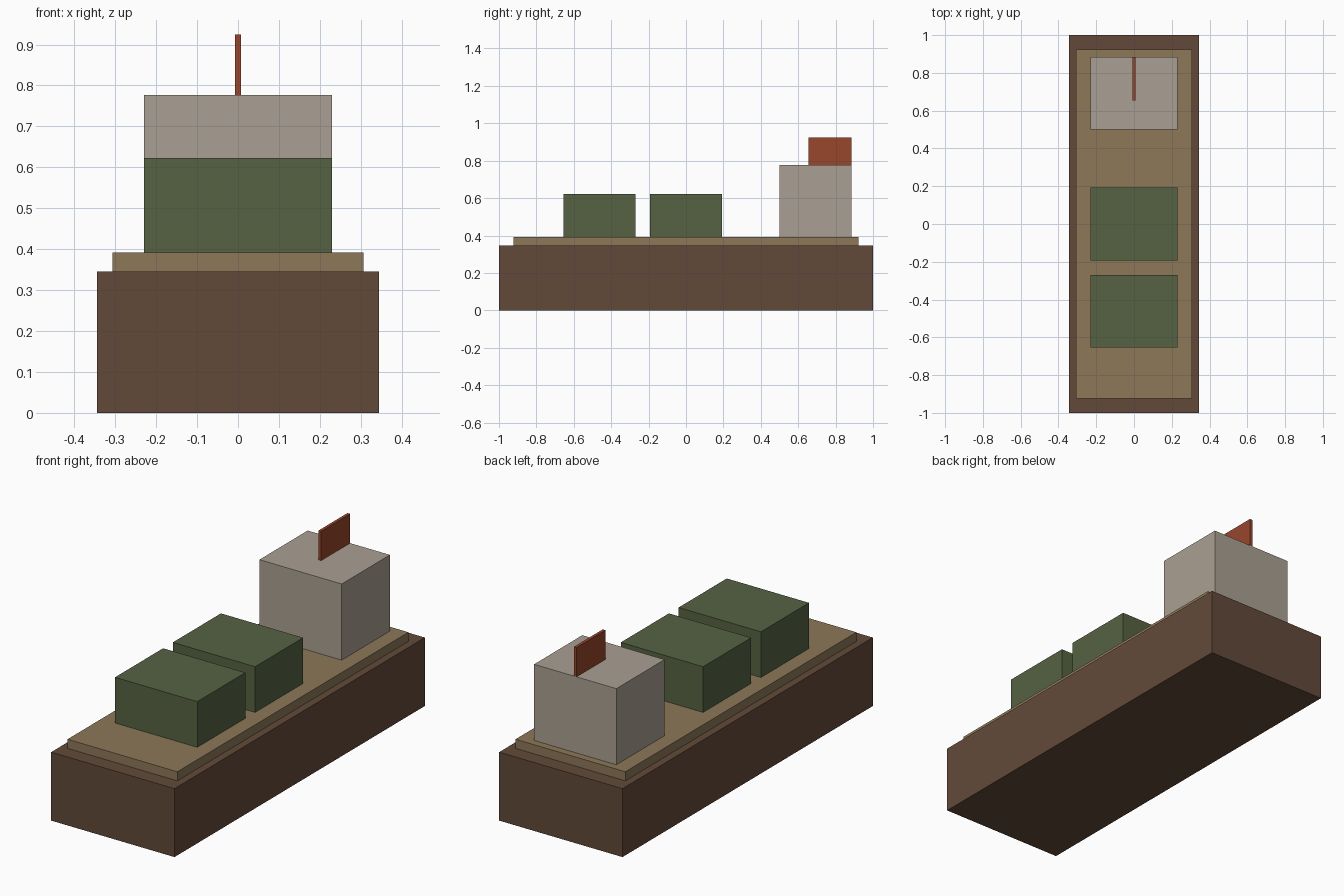
import bpy

cube = bpy.data.objects.get("Cube")
if cube:
    bpy.data.objects.remove(cube, do_unlink=True)


def linear(c):
    c /= 255
    return c / 12.92 if c <= 0.04045 else ((c + 0.055) / 1.055) ** 2.4


def material(name, *rgb):
    color = (*[linear(c) for c in rgb], 1)
    mat = bpy.data.materials.new(name)
    mat.use_nodes = True
    mat.diffuse_color = color
    bsdf = mat.node_tree.nodes["Principled BSDF"]
    bsdf.inputs["Base Color"].default_value = color
    return mat


def box(name, mat, width, y, z):
    """Box centred on x = 0, spanning the given y and z ranges."""
    bpy.ops.mesh.primitive_cube_add(size=1, location=(0, sum(y) / 2, sum(z) / 2))
    obj = bpy.context.object
    obj.name = obj.data.name = name
    size = (width, y[1] - y[0], z[1] - z[0])
    for v in obj.data.vertices:
        v.co = [c * s for c, s in zip(v.co, size)]
    obj.data.materials.append(mat)
    return obj


brown = material("hull brown", 98, 74, 58)
tan = material("deck tan", 141, 120, 88)
green = material("cargo green", 86, 98, 66)
grey = material("cabin warm grey", 170, 160, 147)
red = material("flag rust red", 152, 70, 44)

# Hull and raised deck
hull_top, deck_top, cabin_top = 0.346, 0.392, 0.777
box("hull", brown, 0.69, (-1, 1), (0, hull_top))
box("deck", tan, 0.614, (-0.923, 0.923), (hull_top, deck_top))

# Cargo blocks
for name, y in (("front_cargo", -0.462), ("middle_cargo", 0)):
    box(name, green, 0.46, (y - 0.192, y + 0.192), (deck_top, 0.623))

# Rear cabin and the thin flag on its roof
box("cabin", grey, 0.46, (0.5, 0.885), (deck_top, cabin_top))
box("flag", red, 0.015, (0.654, 0.885), (cabin_top, 0.925))
